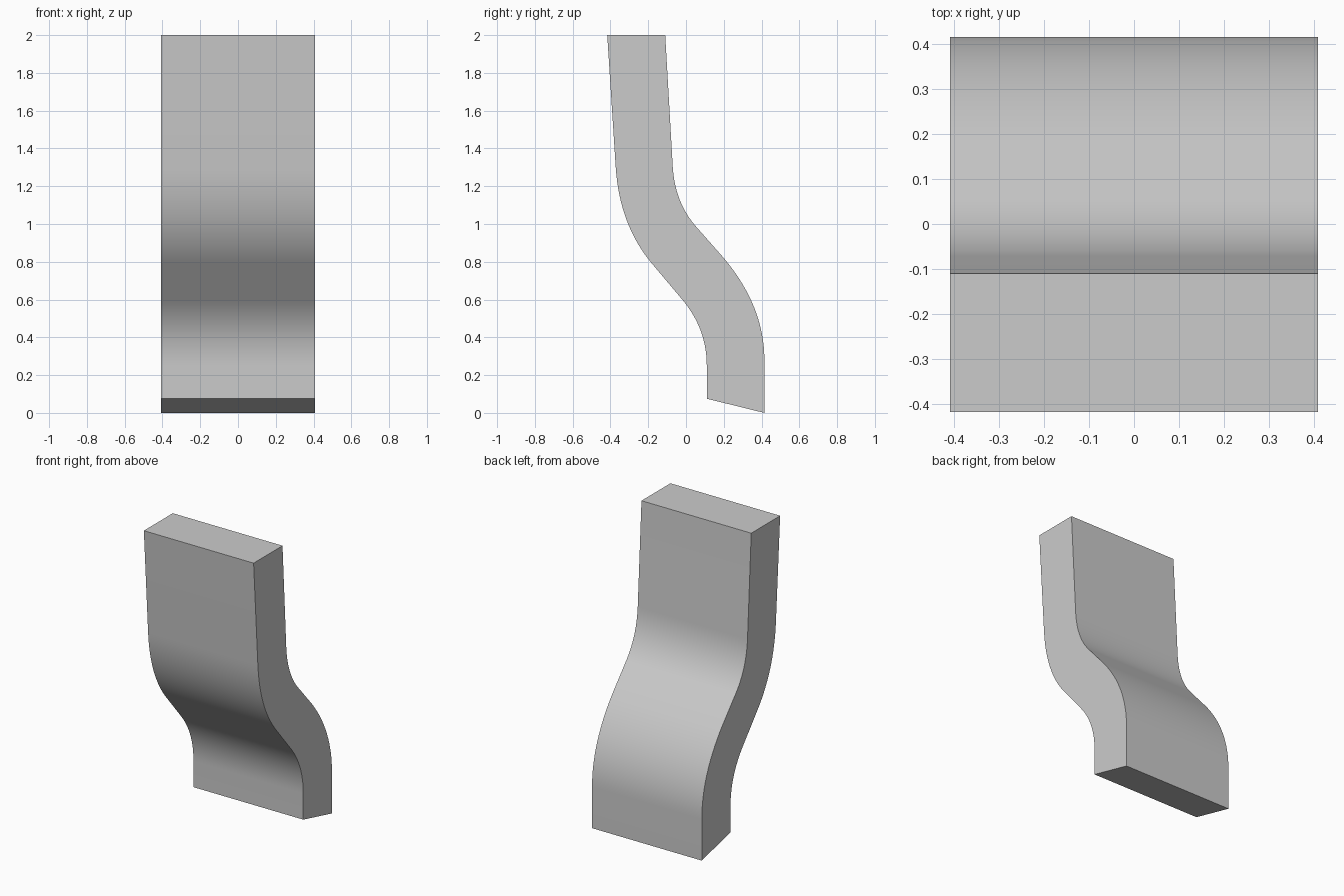
import bpy
import bmesh
import math
from mathutils import Vector

cube = bpy.data.objects.get("Cube")
if cube:
    bpy.data.objects.remove(cube, do_unlink=True)

HALF_WIDTH = 0.408
STEPS = 16

grey = bpy.data.materials.new("plain grey")
grey.use_nodes = True
colour = (0.6, 0.6, 0.6, 1)
grey.diffuse_color = colour
grey.node_tree.nodes["Principled BSDF"].inputs["Base Color"].default_value = colour


def bend(start, corner, end):
    """Smooth bend between two straight runs that meet at corner."""
    a, b, c = Vector(start), Vector(corner), Vector(end)
    ts = [i / STEPS for i in range(STEPS + 1)]
    return [a * (1 - t) ** 2 + b * 2 * t * (1 - t) + c * t ** 2 for t in ts]


# Side profile (y, z): down the front edge, then up the back edge
front = [Vector((-0.417, 2.0))]
front += bend((-0.372, 1.3), (-0.352, 0.995), (-0.18, 0.79))
front += bend((-0.02, 0.6), (0.11, 0.445), (0.11, 0.25))
front += [Vector((0.11, 0.075))]
back = [Vector((0.415, 0.0))]
back += bend((0.415, 0.28), (0.415, 0.564), (0.2, 0.82))
back += bend((0.05, 0.99), (-0.058, 1.116), (-0.07, 1.3))
back += [Vector((-0.11, 2.0))]

# Extrude the profile across the width
bm = bmesh.new()
side = bm.faces.new([bm.verts.new((-HALF_WIDTH, p.x, p.y)) for p in front + back])
grown = bmesh.ops.extrude_face_region(bm, geom=[side], use_keep_orig=True)
moved = [v for v in grown["geom"] if isinstance(v, bmesh.types.BMVert)]
bmesh.ops.translate(bm, verts=moved, vec=(2 * HALF_WIDTH, 0, 0))
bmesh.ops.recalc_face_normals(bm, faces=bm.faces)
mesh = bpy.data.meshes.new("curved_panel")
bm.to_mesh(mesh)
bm.free()
mesh.materials.append(grey)

panel = bpy.data.objects.new("curved_panel", mesh)
bpy.context.collection.objects.link(panel)
bpy.context.view_layer.objects.active = panel
panel.select_set(True)
bpy.ops.object.shade_smooth_by_angle(angle=math.radians(30))
